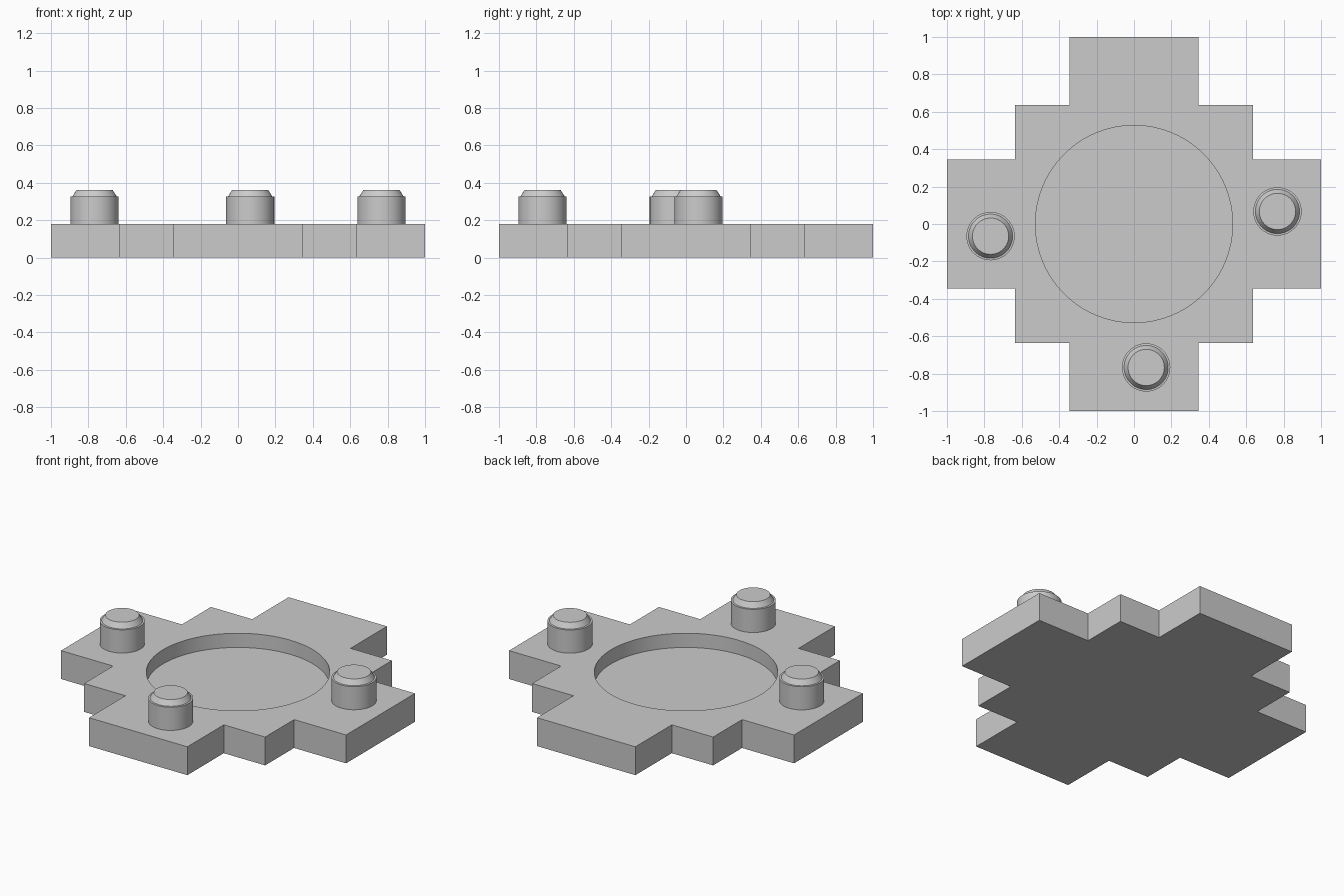
import bpy, bmesh, math

if "Cube" in bpy.data.objects:
    bpy.data.objects.remove(bpy.data.objects["Cube"])

grey = bpy.data.materials.new("plain_grey")
grey.diffuse_color = (0.6, 0.6, 0.6, 1)
grey.use_nodes = True
grey.node_tree.nodes["Principled BSDF"].inputs["Base Color"].default_value = grey.diffuse_color


def make_object(name, bm):
    bmesh.ops.recalc_face_normals(bm, faces=bm.faces)
    mesh = bpy.data.meshes.new(name)
    bm.to_mesh(mesh)
    bm.free()
    mesh.materials.append(grey)
    obj = bpy.data.objects.new(name, mesh)
    bpy.context.collection.objects.link(obj)
    return obj


def smooth(obj):
    bpy.ops.object.select_all(action='DESELECT')
    obj.select_set(True)
    bpy.context.view_layer.objects.active = obj
    bpy.ops.object.shade_smooth_by_angle(angle=math.radians(25))


def lathe(name, profile, location=(0, 0, 0), sides=64):
    """Closed solid of revolution from (radius, height) pairs."""
    bm = bmesh.new()
    rings = [[bm.verts.new((r * math.cos(math.tau * i / sides),
                            r * math.sin(math.tau * i / sides), z))
              for i in range(sides)] for r, z in profile]
    for low, high in zip(rings, rings[1:]):
        for i in range(sides):
            j = (i + 1) % sides
            bm.faces.new((low[i], low[j], high[j], high[i]))
    bm.faces.new(rings[0][::-1])
    bm.faces.new(rings[-1])
    obj = make_object(name, bm)
    obj.location = location
    return obj


ARM, MID, END = 0.345, 0.635, 1.0   # half widths of the stepped outline
TOP, FLOOR = 0.18, 0.09             # plate top and recess floor heights

# Stepped cross plate: one quarter of the outline, turned four times
quarter = [(END, -ARM), (END, ARM), (MID, ARM), (MID, MID), (ARM, MID)]
outline = []
for turn in range(4):
    for x, y in quarter:
        for _ in range(turn):
            x, y = -y, x
        outline.append((x, y))
bm = bmesh.new()
base = bm.faces.new([bm.verts.new((x, y, 0)) for x, y in outline])
raised = bmesh.ops.extrude_face_region(bm, geom=[base], use_keep_orig=True)
bmesh.ops.translate(bm, vec=(0, 0, TOP),
                    verts=[v for v in raised["geom"] if isinstance(v, bmesh.types.BMVert)])
plate = make_object("plate", bm)

# Round recess in the middle of the plate
cutter = lathe("recess_cutter", [(0.527, FLOOR), (0.527, TOP + 0.1)], sides=96)
cutter.hide_render = True
cut = plate.modifiers.new("recess", 'BOOLEAN')
cut.operation = 'DIFFERENCE'
cut.solver = 'EXACT'
cut.object = cutter
bpy.context.view_layer.objects.active = plate
bpy.ops.object.modifier_apply(modifier=cut.name)
bpy.data.objects.remove(cutter)
smooth(plate)

# Three pegs with a narrow shoulder and a bevelled top
peg_profile = [(0.129, TOP - 0.005), (0.129, 0.327), (0.118, 0.328), (0.097, 0.361)]
for name, x, y in (("left_peg", -0.767, -0.065),
                   ("right_peg", 0.767, 0.067),
                   ("front_peg", 0.065, -0.767)):
    smooth(lathe(name, peg_profile, (x, y, 0)))
